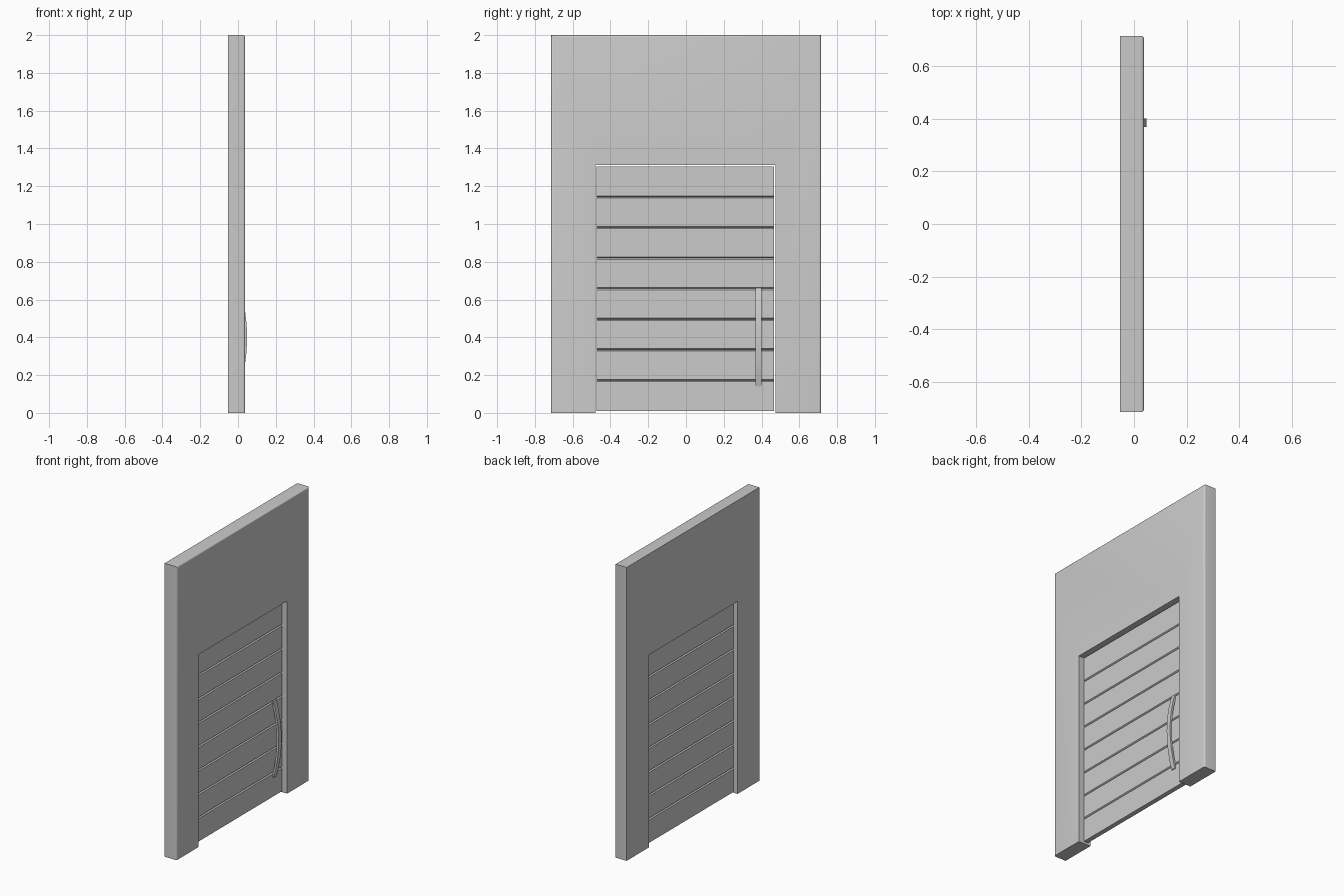
import bpy, bmesh
from mathutils import Vector

if "Cube" in bpy.data.objects:
    bpy.data.objects.remove(bpy.data.objects["Cube"])


def extrude_profile(name, pts, vec, round_test=None, radius=0.012, smooth=False):
    """Extrude a closed 3D polygon along vec, optionally rounding chosen edges."""
    bm = bmesh.new()
    face = bm.faces.new([bm.verts.new(p) for p in pts])
    ext = bmesh.ops.extrude_face_region(bm, geom=[face], use_keep_orig=True)
    moved = [g for g in ext["geom"] if isinstance(g, bmesh.types.BMVert)]
    bmesh.ops.translate(bm, verts=moved, vec=Vector(vec))
    bmesh.ops.recalc_face_normals(bm, faces=bm.faces)
    if round_test:
        edges = [e for e in bm.edges if all(round_test(v.co) for v in e.verts)]
        bmesh.ops.bevel(bm, geom=edges, offset=radius, segments=4,
                        profile=0.5, affect='EDGES')
    bmesh.ops.recalc_face_normals(bm, faces=bm.faces)
    mesh = bpy.data.meshes.new(name)
    bm.to_mesh(mesh)
    bm.free()
    obj = bpy.data.objects.new(name, mesh)
    bpy.context.collection.objects.link(obj)
    if smooth:
        bpy.ops.object.select_all(action='DESELECT')
        obj.select_set(True)
        bpy.context.view_layer.objects.active = obj
        bpy.ops.object.shade_smooth_by_angle()
    return obj


# Wall with a doorway open at the bottom; outer front edges rounded
W, H = 0.715, 2.0
XB, XF = -0.053, 0.038
outline = [(-W, 0), (-0.48, 0), (-0.48, 1.312), (0.474, 1.312),
           (0.474, 0), (W, 0), (W, H), (-W, H)]
extrude_profile("wall", [(XB, y, z) for y, z in outline], (XF - XB, 0, 0),
                lambda c: c.x > XF - 1e-4 and abs(c.y) > W - 1e-4, smooth=True)

# Door slab of eight horizontal planks with V grooves on both faces
N, Z0, Z1 = 8, 0.01, 1.305
DB, DF, GAP, DEPTH = -0.028, 0.004, 0.006, 0.008
pitch = (Z1 - Z0) / N


def grooved_side(x, inward):
    side = [(x, Z0)]
    for i in range(1, N):
        z = Z0 + i * pitch
        side += [(x, z - GAP), (x + inward * DEPTH, z), (x, z + GAP)]
    return side + [(x, Z1)]


profile = grooved_side(DF, -1) + grooved_side(DB, 1)[::-1]
extrude_profile("plank_door", [(x, -0.473, z) for x, z in profile], (0, 0.939, 0))

# Bowed pull handle
SEG, HALF, MID, PEAK, SAG, THICK = 12, 0.26, 0.40, 0.048, 0.038, 0.014
ts = [-1 + 2 * i / SEG for i in range(SEG + 1)]
outer = [(PEAK - SAG * t * t, MID + HALF * t) for t in ts]
inner = [(x - THICK, z) for x, z in reversed(outer)]
extrude_profile("door_handle", [(x, 0.369, z) for x, z in outer + inner],
                (0, 0.032, 0), smooth=True)
